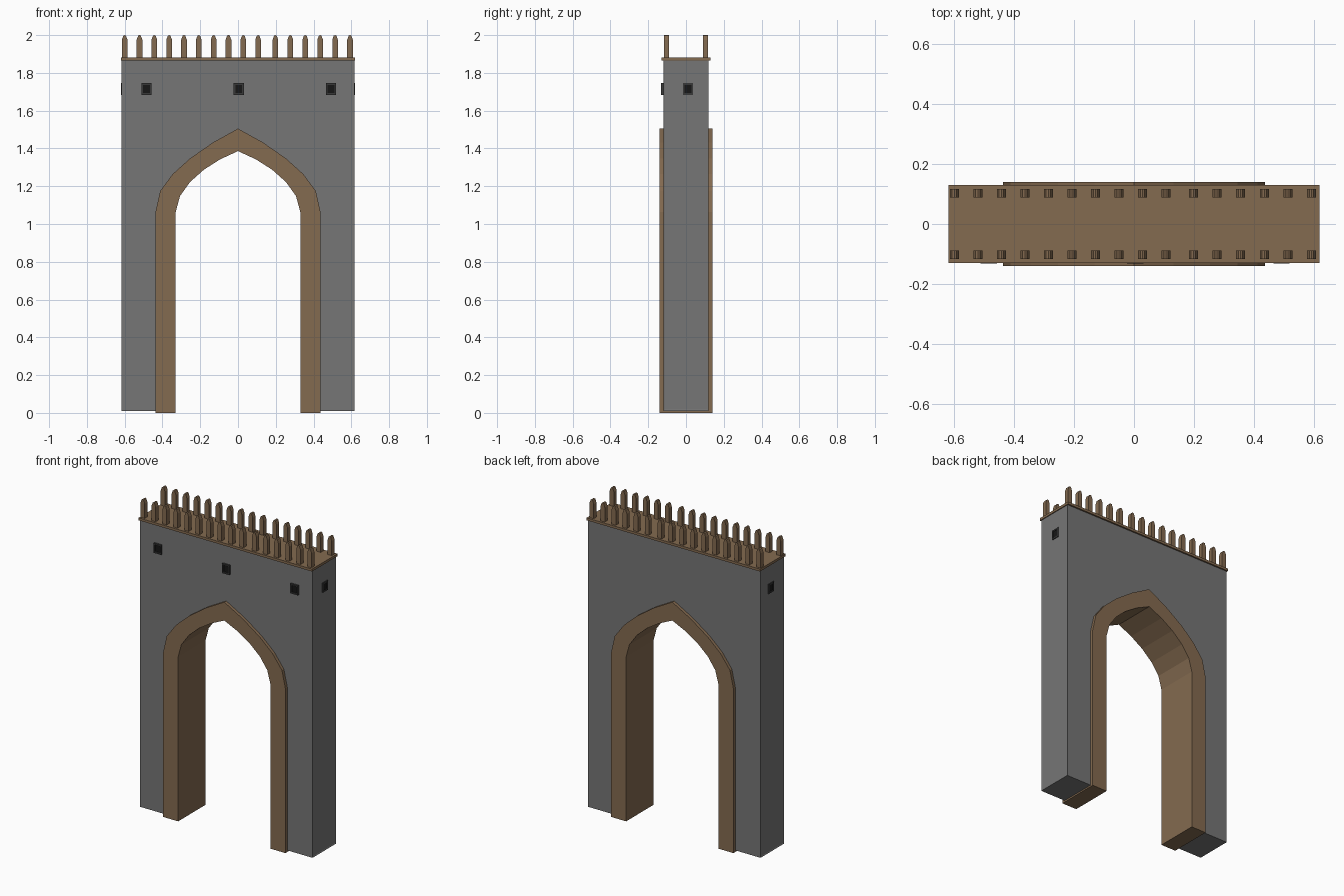
import bpy, bmesh

if "Cube" in bpy.data.objects:
    bpy.data.objects.remove(bpy.data.objects["Cube"])


def material(name, rgb):
    m = bpy.data.materials.new(name)
    m.diffuse_color = (*rgb, 1)
    m.use_nodes = True
    m.node_tree.nodes["Principled BSDF"].inputs["Base Color"].default_value = m.diffuse_color
    return m


STONE = material("stone", (0.18, 0.18, 0.18))
WOOD = material("wood", (0.23, 0.145, 0.08))
IRON = material("dark_trim", (0.04, 0.04, 0.04))
BLACK = material("dark_opening", (0.008, 0.008, 0.008))


def finish(name, bm, mat):
    bmesh.ops.recalc_face_normals(bm, faces=bm.faces)
    me = bpy.data.meshes.new(name)
    bm.to_mesh(me)
    bm.free()
    me.materials.append(mat)
    ob = bpy.data.objects.new(name, me)
    bpy.context.collection.objects.link(ob)
    return ob


def add_prism(bm, pts, y0, y1):
    """Extrude an x-z outline along y."""
    face = bm.faces.new([bm.verts.new((x, y0, z)) for x, z in pts])
    ext = bmesh.ops.extrude_face_region(bm, geom=[face])["geom"]
    verts = [g for g in ext if isinstance(g, bmesh.types.BMVert)]
    bmesh.ops.translate(bm, verts=verts, vec=(0, y1 - y0, 0))


def rect(x, z, w, h):
    return [(x - w / 2, z - h / 2), (x + w / 2, z - h / 2),
            (x + w / 2, z + h / 2), (x - w / 2, z + h / 2)]


def arch(half, foot):
    """Full arch line, left foot to right foot, from its left half."""
    left = [(half[0][0], foot)] + half
    return left + [(-x, z) for x, z in reversed(left[:-1])]


OUTER = [(-.437, 1.063), (-.412, 1.175), (-.345, 1.265),
         (-.254, 1.347), (-.132, 1.432), (0, 1.505)]
INNER = [(-.33, 1.063), (-.307, 1.148), (-.254, 1.222),
         (-.18, 1.288), (-.095, 1.342), (0, 1.386)]

# Wall with arched opening and shallow recessed end panels
bm = bmesh.new()
opening = [(x * 0.98, z) for x, z in arch(OUTER, 0.01)]
add_prism(bm, [(-.617, .01)] + opening + [(.617, .01), (.617, 1.87), (-.617, 1.87)], -.12, .12)
bmesh.ops.recalc_face_normals(bm, faces=bm.faces)
ends = [f for f in bm.faces if abs(f.calc_center_median().x) > 0.6]
bmesh.ops.inset_individual(bm, faces=ends, thickness=0.01, depth=-0.003)
finish("wall", bm, STONE)

# Pointed arch lining, standing proud on both faces
bm = bmesh.new()
add_prism(bm, arch(OUTER, 0) + arch(INNER, 0)[::-1], -.14, .14)
finish("arch_frame", bm, WOOD)

# Roof board
bm = bmesh.new()
add_prism(bm, rect(0, 1.8725, 1.24, .016), -.13, .13)
finish("roof_board", bm, WOOD)

# Two rows of pickets with chamfered tips
xs = [-.60 + i * .0785 for i in range(10)] + [.198 + i * .079 for i in range(6)]
for row, y in (("front", -.103), ("back", .103)):
    bm = bmesh.new()
    for x in xs:
        tip = [(-.015, 1.875), (.015, 1.875), (.015, 1.975), (.007, 1.997),
               (0, 2.0), (-.007, 1.997), (-.015, 1.975)]
        add_prism(bm, [(x + a, z) for a, z in tip], y - .014, y + .014)
    finish(row + "_pickets", bm, WOOD)


def window(name, loc, turn, depth):
    """Small square opening: raised trim ring around a dark pane."""
    w, h, t = .054, .062, .009
    ring, pane = bmesh.new(), bmesh.new()
    for s in (-1, 1):
        add_prism(ring, rect(s * (w - t) / 2, 0, t, h), -depth, .01)
        add_prism(ring, rect(0, s * (h - t) / 2, w - 2 * t, t), -depth, .01)
    add_prism(pane, rect(0, 0, w - 2 * t, h - 2 * t), -depth * .4, .01)
    for ob in (finish(name + "_trim", ring, IRON), finish(name + "_pane", pane, BLACK)):
        ob.location = loc
        ob.rotation_euler.z = turn


# Three front windows and one on each end
for i, x in enumerate((-.485, .004, .492)):
    window(f"front_window_{i + 1}", (x, -.12, 1.715), 0, .012)
window("right_window", (.614, .01, 1.715), 1.570796, .005)
window("left_window", (-.614, .01, 1.715), -1.570796, .005)
